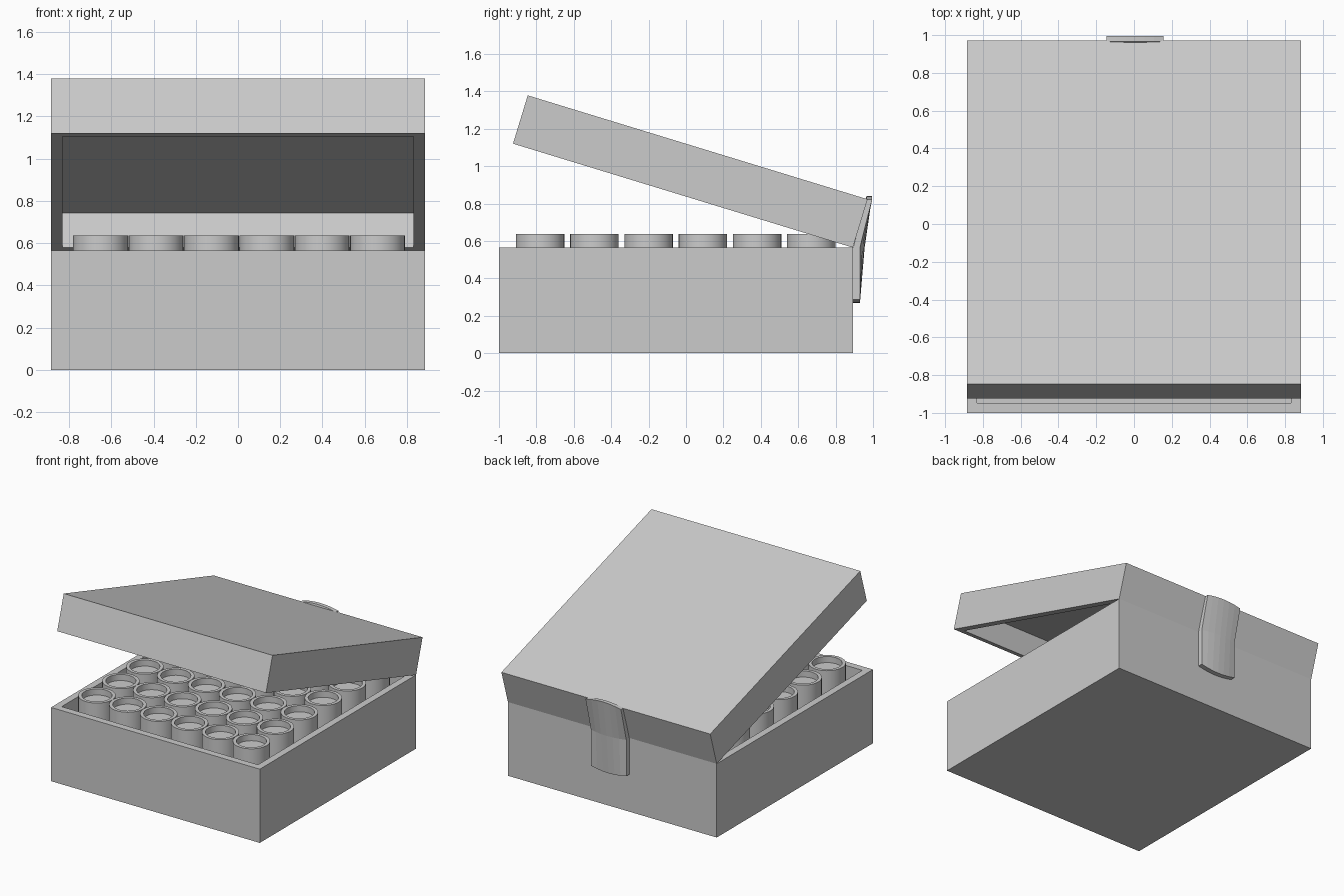
import bpy, bmesh, math
from mathutils import Matrix, Vector

if "Cube" in bpy.data.objects:
    bpy.data.objects.remove(bpy.data.objects["Cube"])

GREY = (0.6, 0.6, 0.6, 1)
grey = bpy.data.materials.new("plain grey")
grey.use_nodes = True
grey.diffuse_color = GREY
grey.node_tree.nodes["Principled BSDF"].inputs["Base Color"].default_value = GREY

WALL, HALF_W = 0.075, 0.885
BACK, RIM = 0.892, 0.565


def finish(name, bm):
    bmesh.ops.recalc_face_normals(bm, faces=bm.faces)
    mesh = bpy.data.meshes.new(name)
    bm.to_mesh(mesh)
    bm.free()
    mesh.materials.append(grey)
    obj = bpy.data.objects.new(name, mesh)
    bpy.context.collection.objects.link(obj)
    return obj


def tray(name, length, height, depth, up):
    """Open box hinged at the origin, reaching to -y; up gives the open side."""
    bm = bmesh.new()
    bmesh.ops.create_cube(bm, size=1, matrix=Matrix.Translation((0, -length / 2, height / 2))
                          @ Matrix.Diagonal((2 * HALF_W, length, height, 1)))
    bm.normal_update()
    mouth = max(bm.faces, key=lambda f: f.normal.z * up)
    bmesh.ops.inset_region(bm, faces=[mouth], thickness=WALL)
    pushed = bmesh.ops.extrude_discrete_faces(bm, faces=[mouth])["faces"][0]
    bmesh.ops.translate(bm, verts=pushed.verts, vec=(0, 0, -depth * up))
    return finish(name, bm)


# Box base and tilted lid
base = tray("box_base", 1.892, RIM, RIM - WALL, 1)
base.location = (0, BACK, 0)
lid = tray("box_lid", 1.9, 0.27, 0.17, -1)
lid.location = (0, BACK, RIM)
lid.rotation_euler.x = -math.radians(17)


# Cups: a turned profile with a raised rim and a sunken top
def cup_mesh():
    bm = bmesh.new()
    profile = [(0, WALL), (0.13, WALL), (0.13, 0.637), (0.105, 0.637), (0.105, 0.59), (0, 0.59)]
    verts = [bm.verts.new((r, 0, z)) for r, z in profile]
    edges = [bm.edges.new(pair) for pair in zip(verts, verts[1:])]
    bmesh.ops.spin(bm, geom=verts + edges, axis=(0, 0, 1), cent=(0, 0, 0),
                   angle=math.tau, steps=32)
    bmesh.ops.remove_doubles(bm, verts=bm.verts, dist=0.0005)
    return finish("cup", bm)


first = cup_mesh()
bpy.context.view_layer.objects.active = first
first.select_set(True)
bpy.ops.object.shade_smooth_by_angle(angle=math.radians(35))
first.select_set(False)
for row in range(6):
    for col in range(6):
        cup = first if row == col == 0 else first.copy()
        if cup is not first:
            bpy.context.collection.objects.link(cup)
        cup.name = f"cup_{row + 1}_{col + 1}"
        cup.location = (-0.65 + 0.262 * col, -0.78 + 0.29 * row, 0)

# Back clasp: a bent strap with rounded ends and a bulging waist
bm = bmesh.new()
COLS = 6
# Each row: outer y, inner y, z, waist bulge, end rounding
rows = [(0.995, 0.965, 0.822, 0, 0.018), (0.93, 0.894, RIM, 0.025, 0), (0.93, 0.894, 0.287, 0, -0.018)]
outer, inner = [], []
for y_out, y_in, z, bulge, rounding in rows:
    front, rear = [], []
    for i in range(COLS + 1):
        t = 2 * i / COLS - 1
        arc = 1 - t * t
        x, height = 0.005 + 0.15 * t, z + rounding * arc
        front.append(bm.verts.new((x, y_out + bulge * arc, height)))
        rear.append(bm.verts.new((x, y_in, height)))
    outer.append(front)
    inner.append(rear)
for sheet in (outer, inner):
    for a, b in zip(sheet, sheet[1:]):
        for i in range(COLS):
            bm.faces.new((a[i], a[i + 1], b[i + 1], b[i]))
for end in (0, -1):
    for i in range(COLS):
        bm.faces.new((outer[end][i], outer[end][i + 1], inner[end][i + 1], inner[end][i]))
    for j in range(2):
        bm.faces.new((outer[j][end], outer[j + 1][end], inner[j + 1][end], inner[j][end]))
finish("back_clasp", bm)
